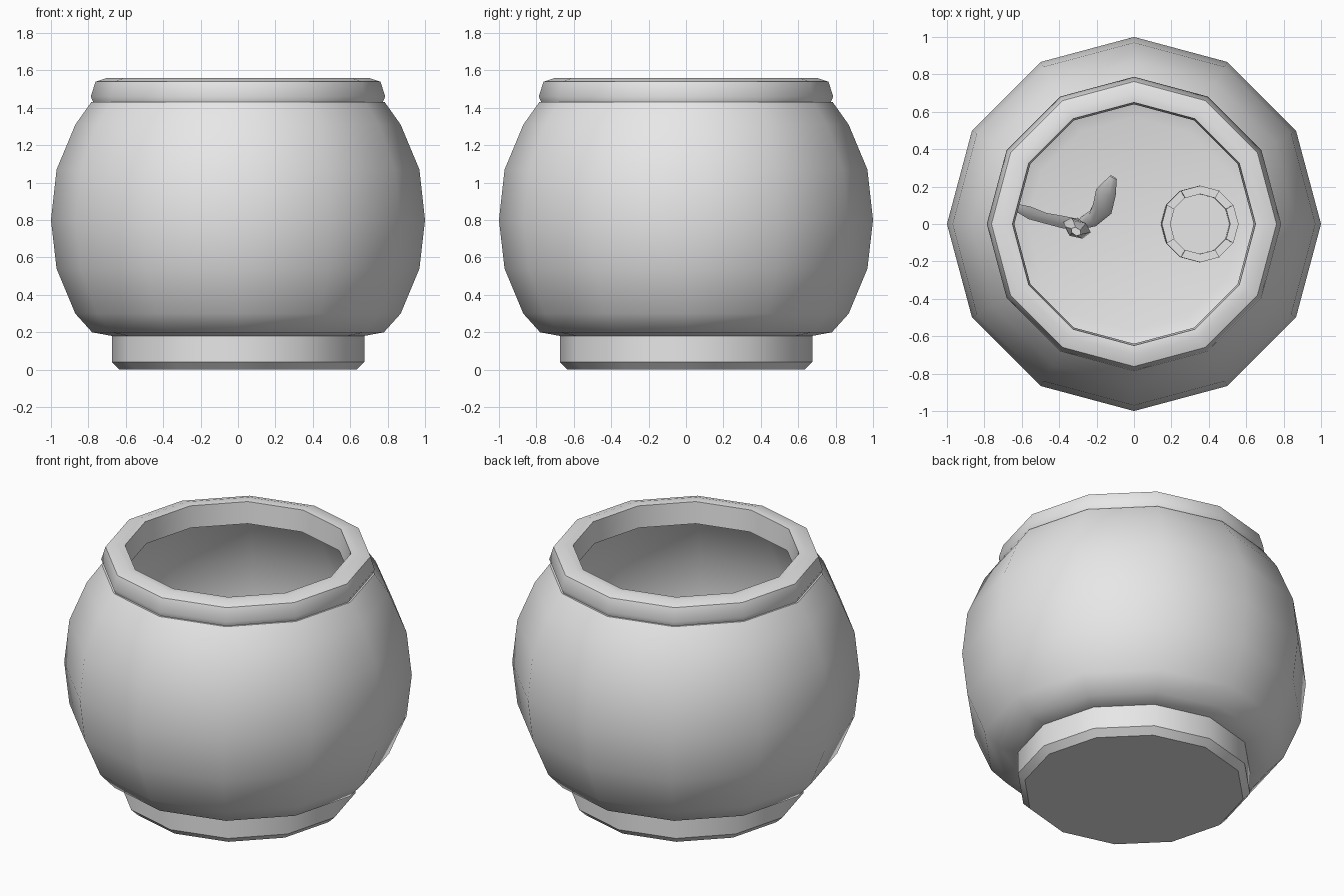
import bpy, bmesh, math
from mathutils import Vector

if "Cube" in bpy.data.objects:
    bpy.data.objects.remove(bpy.data.objects["Cube"])

SIDES = 12
grey = bpy.data.materials.new("plain grey")
grey.diffuse_color = (0.8, 0.8, 0.8, 1)
grey.use_nodes = True
grey.node_tree.nodes["Principled BSDF"].inputs["Base Color"].default_value = (0.8, 0.8, 0.8, 1)


def finish(name, bm, angle=42):
    """Turn a bmesh into a smooth-shaded object that keeps its sharp edges."""
    bmesh.ops.remove_doubles(bm, verts=bm.verts, dist=0.0005)
    bmesh.ops.recalc_face_normals(bm, faces=bm.faces)
    mesh = bpy.data.meshes.new(name)
    bm.to_mesh(mesh)
    bm.free()
    mesh.materials.append(grey)
    obj = bpy.data.objects.new(name, mesh)
    bpy.context.collection.objects.link(obj)
    bpy.ops.object.select_all(action='DESELECT')
    obj.select_set(True)
    bpy.context.view_layer.objects.active = obj
    bpy.ops.object.shade_smooth_by_angle(angle=math.radians(angle))
    return obj


def lathe(name, profile, closed=False):
    """Revolve (radius, height) points around z."""
    bm = bmesh.new()
    verts = [bm.verts.new((r, 0, z)) for r, z in profile]
    pairs = list(zip(verts, verts[1:]))
    if closed:
        pairs.append((verts[-1], verts[0]))
    edges = [bm.edges.new(p) for p in pairs]
    bmesh.ops.spin(bm, geom=verts + edges, axis=(0, 0, 1), cent=(0, 0, 0),
                   angle=math.tau, steps=SIDES, use_duplicate=False)
    return finish(name, bm)


# Foot under the bowl
lathe("foot", [(0, 0), (0.635, 0), (0.675, 0.04), (0.675, 0.19), (0, 0.19)])

# Bowl: outer wall going up, inner wall coming down to the floor
outer = [(0, 0.178), (0.66, 0.178), (0.78, 0.2), (0.87, 0.3), (0.97, 0.54),
         (1, 0.8), (0.97, 1.07), (0.87, 1.31), (0.785, 1.43)]
inner = [(0.74, 1.43), (0.83, 1.29), (0.93, 1.06), (0.96, 0.8), (0.93, 0.55),
         (0.83, 0.33), (0.72, 0.25), (0.57, 0.215), (0, 0.215)]
lathe("bowl", outer + inner)

# Thick rim around the mouth
lathe("rim", [(0.64, 1.42), (0.77, 1.42), (0.787, 1.46), (0.762, 1.54),
              (0.7, 1.56), (0.65, 1.555)], closed=True)


# Castle tower ornament, leaning slightly, with battlements
def ring(bm, radius, z, count=SIDES):
    lean = 0.335 + 0.04 * (z - 0.2)
    return [bm.verts.new((lean + radius * math.cos(i * math.tau / count),
                          radius * math.sin(i * math.tau / count), z)) for i in range(count)]


def bridge(bm, a, b, keep=lambda i: True):
    for i in range(len(a)):
        j = (i + 1) % len(a)
        if keep(i):
            bm.faces.new((a[i], a[j], b[j], b[i]))


bm = bmesh.new()
rings = [ring(bm, r, z) for r, z in [(0.2, 0.2), (0.17, 0.26), (0.17, 0.5),
                                     (0.205, 0.56), (0.205, 0.62), (0.16, 0.62), (0.16, 0.58)]]
for low, high in zip(rings, rings[1:]):
    bridge(bm, low, high)
bm.faces.new(rings[-1])
finish("tower", bm, 35)

bm = bmesh.new()
low_out, low_in = ring(bm, 0.205, 0.615), ring(bm, 0.16, 0.615)
top_out, top_in = ring(bm, 0.205, 0.68), ring(bm, 0.16, 0.68)
is_tooth = lambda i: i % 3 != 1
for a, b in ((low_out, top_out), (top_out, top_in), (top_in, low_in)):
    bridge(bm, a, b, is_tooth)
for i in range(SIDES):
    if is_tooth(i) != is_tooth(i - 1):
        bm.faces.new((low_out[i], top_out[i], top_in[i], low_in[i]))
finish("battlements", bm, 35)


# Water plant: tapered flat leaves swept along short paths
def leaf(name, path, widths, thickness=0.4, sides=6):
    bm = bmesh.new()
    pts = [Vector(p) for p in path]
    loops = []
    for k, (p, w) in enumerate(zip(pts, widths)):
        along = (pts[min(k + 1, len(pts) - 1)] - pts[max(k - 1, 0)]).normalized()
        side = along.cross(Vector((0.1, 0.2, 1))).normalized()
        flat = side.cross(along)
        loops.append([bm.verts.new(p + w * (side * math.cos(t * math.tau / sides)
                      + flat * thickness * math.sin(t * math.tau / sides)))
                      for t in range(sides)])
    for a, b in zip(loops, loops[1:]):
        bridge(bm, a, b)
    bm.faces.new(loops[0])
    bm.faces.new(loops[-1])
    finish(name, bm, 40)


leaf("plant_leaf_long", [(-0.3, 0, 0.2), (-0.38, 0.01, 0.34), (-0.47, 0.03, 0.44),
                         (-0.56, 0.06, 0.58), (-0.66, 0.1, 0.68)],
     [0.03, 0.035, 0.03, 0.035, 0.015])
leaf("plant_leaf_wide", [(-0.29, 0, 0.2), (-0.22, 0.03, 0.32), (-0.17, 0.08, 0.42),
                         (-0.15, 0.17, 0.5), (-0.11, 0.25, 0.56)],
     [0.03, 0.045, 0.055, 0.055, 0.02])
leaf("plant_leaf_upright", [(-0.3, 0, 0.2), (-0.32, -0.01, 0.36),
                            (-0.3, -0.03, 0.52), (-0.31, -0.04, 0.66)],
     [0.04, 0.06, 0.07, 0.03], 0.7)
